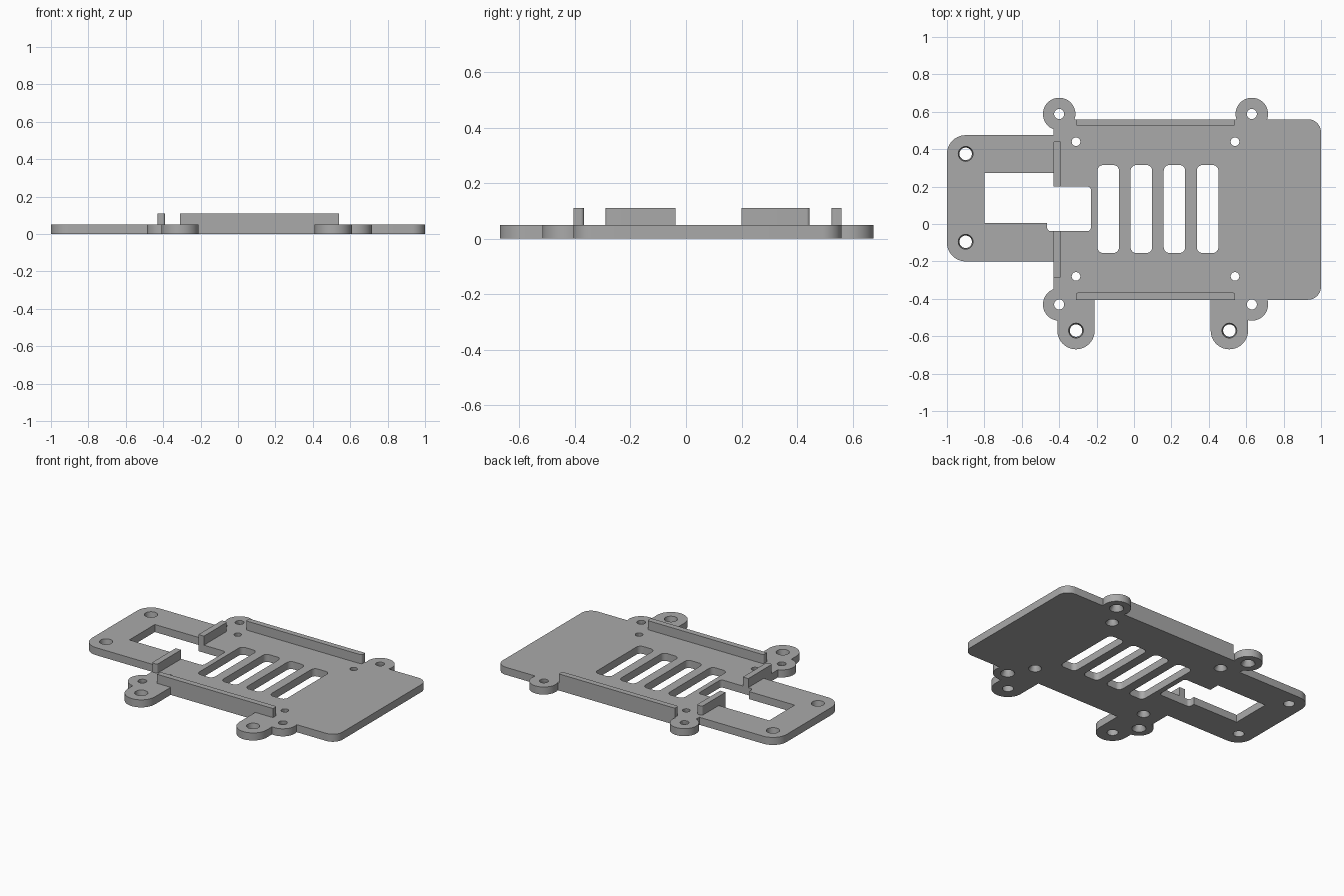
import bpy
import bmesh
import math

cube = bpy.data.objects.get("Cube")
if cube:
    bpy.data.objects.remove(cube, do_unlink=True)

T = 0.05      # plate thickness
TOP = 0.11    # rail height

grey = bpy.data.materials.new("plain grey")
grey.use_nodes = True
colour = (0.4, 0.4, 0.4, 1)
grey.diffuse_color = colour
grey.node_tree.nodes["Principled BSDF"].inputs["Base Color"].default_value = colour


def finish(name, bm):
    bmesh.ops.recalc_face_normals(bm, faces=bm.faces)
    mesh = bpy.data.meshes.new(name)
    bm.to_mesh(mesh)
    bm.free()
    mesh.materials.append(grey)
    obj = bpy.data.objects.new(name, mesh)
    bpy.context.collection.objects.link(obj)
    return obj


def slab(name, x0, x1, y0, y1, z0, z1, radii=(0, 0, 0, 0)):
    """Upright block; corner radii run from lower left, anticlockwise."""
    bm = bmesh.new()
    points = []
    corners = [(x0, y0, 1, 1), (x1, y0, -1, 1), (x1, y1, -1, -1), (x0, y1, 1, -1)]
    for i, (x, y, sx, sy) in enumerate(corners):
        r = radii[i]
        steps = 10 if r else 0
        for s in range(steps + 1):
            a = math.pi + (i + s / max(steps, 1)) * math.pi / 2
            points.append((x + sx * r + r * math.cos(a), y + sy * r + r * math.sin(a)))
    face = bm.faces.new([bm.verts.new((x, y, z0)) for x, y in points])
    top = bmesh.ops.extrude_face_region(bm, geom=[face])["geom"]
    verts = [g for g in top if isinstance(g, bmesh.types.BMVert)]
    bmesh.ops.translate(bm, verts=verts, vec=(0, 0, z1 - z0))
    return finish(name, bm)


def disc(name, x, y, z0, z1, r0, r1):
    """Upright cylinder or cone."""
    bm = bmesh.new()
    bmesh.ops.create_cone(bm, cap_ends=True, segments=40, radius1=r0, radius2=r1, depth=z1 - z0)
    bmesh.ops.translate(bm, verts=bm.verts, vec=(x, y, (z0 + z1) / 2))
    return finish(name, bm)


def combine(target, tool, operation):
    mod = target.modifiers.new(operation.lower(), "BOOLEAN")
    mod.operation = operation
    mod.solver = "EXACT"
    mod.object = tool
    bpy.ops.object.select_all(action="DESELECT")
    target.select_set(True)
    bpy.context.view_layer.objects.active = target
    bpy.ops.object.modifier_apply(modifier=mod.name)
    bpy.data.objects.remove(tool, do_unlink=True)


# Main plate with the narrower side arm
plate = slab("base_plate", -0.43, 1, -0.405, 0.56, 0, T, (0, 0.07, 0.07, 0))
combine(plate, slab("arm", -1, -0.40, -0.2, 0.475, 0, T, (0.1, 0, 0, 0.1)), "UNION")

# Round ears and long front tabs
ears = [(x, y) for x in (-0.4, 0.63) for y in (-0.43, 0.588)]
tabs = [(x, -0.57) for x in (-0.31, 0.51)]
for x, y in ears:
    combine(plate, disc("ear", x, y, 0, T, 0.087, 0.087), "UNION")
for x, y in tabs:
    combine(plate, slab("tab", x - 0.1, x + 0.1, -0.67, -0.3, 0, T, (0.1, 0.1, 0, 0)), "UNION")

# Stepped window and vent slots
cuts = [slab("window", -0.8, -0.43, 0.005, 0.272, -0.1, 0.2),
        slab("window_step", -0.465, -0.23, -0.038, 0.2, -0.1, 0.2, (0.02, 0.02, 0.02, 0))]
for i in range(4):
    x = -0.195 + i * 0.177
    cuts.append(slab("slot", x, x + 0.115, -0.155, 0.315, -0.1, 0.2, (0.03,) * 4))

# Small screw holes, countersunk underneath
inner = [(x, y) for x in (-0.31, 0.54) for y in (-0.28, 0.44)]
for points, r in ((ears, 0.027), (inner, 0.023)):
    for x, y in points:
        cuts.append(disc("hole", x, y, -0.1, 0.2, r, r))
        cuts.append(disc("countersink", x, y, -0.01, 0.03, r + 0.022, r - 0.001))

# Larger holes, slightly wider at the top
for x, y in tabs + [(-0.9, -0.095), (-0.9, 0.375)]:
    cuts.append(disc("mount_hole", x, y, -0.01, T + 0.01, 0.032, 0.041))

for cut in cuts:
    combine(plate, cut, "DIFFERENCE")

# Raised rails
r = 0.012
rails = [
    slab("front_rail", -0.31, 0.54, -0.405, -0.367, T, TOP, (0, 0, r, r)),
    slab("back_rail", -0.31, 0.54, 0.523, 0.56, T, TOP, (r, r, 0, 0)),
    slab("arm_rail_front", -0.43, -0.39, -0.29, -0.038, T, TOP, (r, r, 0, 0)),
    slab("arm_rail_back", -0.43, -0.39, 0.2, 0.445, T, TOP, (0, 0, r, r)),
]

bpy.ops.object.select_all(action="DESELECT")
for obj in [plate] + rails:
    obj.select_set(True)
bpy.context.view_layer.objects.active = plate
bpy.ops.object.shade_smooth_by_angle(angle=math.radians(30))
